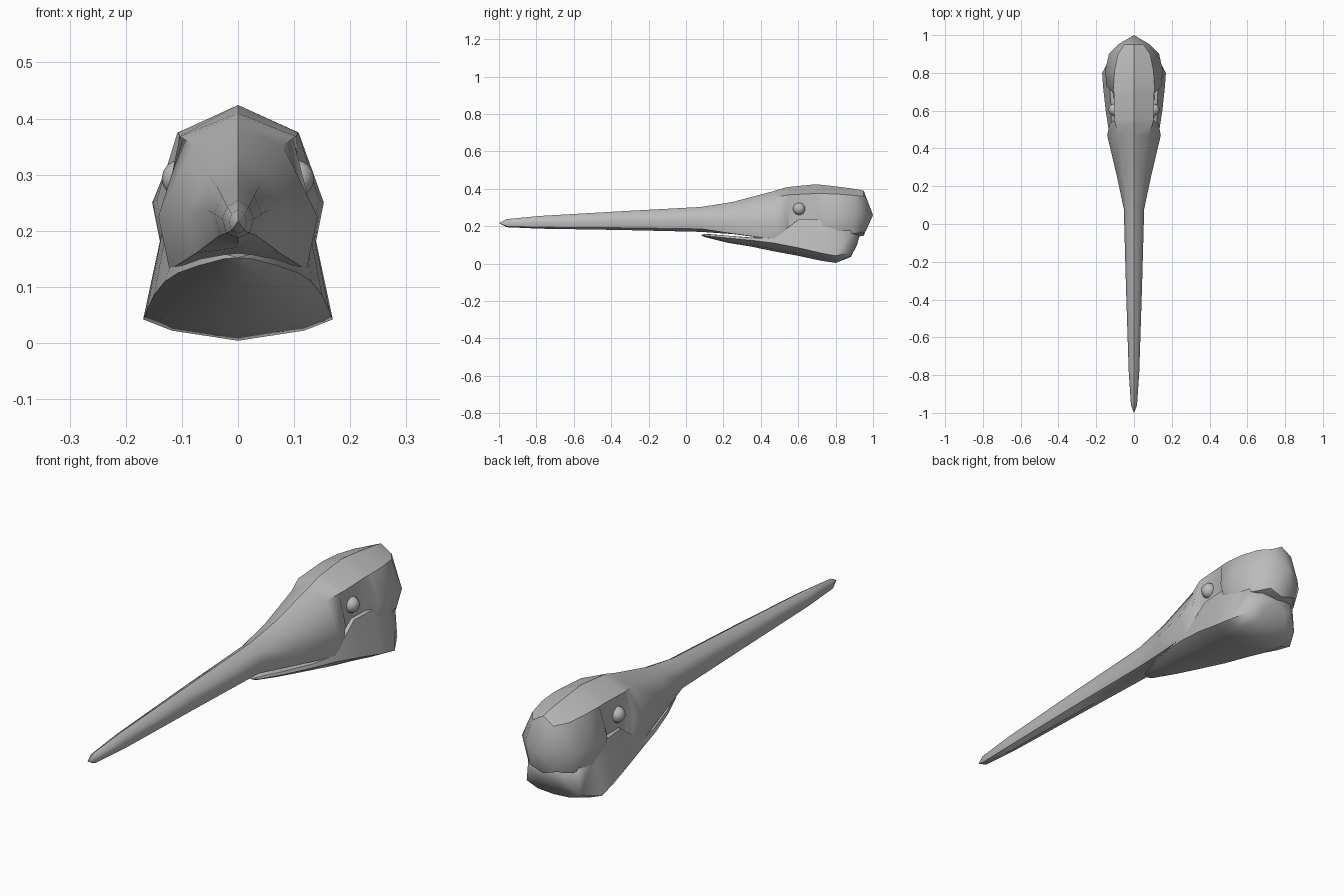
import bpy, bmesh, math
from mathutils import Vector

cube = bpy.data.objects.get("Cube")
if cube:
    bpy.data.objects.remove(cube)

# One plain grey material
grey = bpy.data.materials.new("plain_grey")
grey.use_nodes = True
colour = (0.5, 0.5, 0.5, 1)
grey.diffuse_color = colour
grey.node_tree.nodes["Principled BSDF"].inputs["Base Color"].default_value = colour


def smooth(obj, angle):
    bpy.ops.object.select_all(action='DESELECT')
    obj.select_set(True)
    bpy.context.view_layer.objects.active = obj
    bpy.ops.object.shade_smooth_by_angle(angle=math.radians(angle))


def loft(name, stations, front, back, angle):
    """Skin mirrored half sections; the first and last point lie on x = 0."""
    bm = bmesh.new()
    rings = []
    for y, half in stations:
        outline = half + [(-x, z) for x, z in reversed(half[1:-1])]
        rings.append([bm.verts.new((x, y, z)) for x, z in outline])
    n = len(rings[0])
    for a, b in zip(rings, rings[1:]):
        for i in range(n):
            j = (i + 1) % n
            bm.faces.new((a[i], a[j], b[j], b[i]))
    for ring, tip in ((rings[0], front), (rings[-1], back)):
        point = bm.verts.new(tip)
        for i in range(n):
            bm.faces.new((ring[i], ring[(i + 1) % n], point))
    bmesh.ops.recalc_face_normals(bm, faces=bm.faces)
    mesh = bpy.data.meshes.new(name)
    bm.to_mesh(mesh)
    bm.free()
    mesh.materials.append(grey)
    obj = bpy.data.objects.new(name, mesh)
    bpy.context.collection.objects.link(obj)
    smooth(obj, angle)
    return obj


def beak_section(y, top, bottom, width):
    """Ridged, rounded section of the slender beak."""
    h = top - bottom
    return y, [(0, top), (width * 0.7, top - 0.18 * h), (width, bottom + 0.5 * h),
               (width * 0.75, bottom + 0.12 * h), (0, bottom)]


def head_section(y, top, shoulder, side, low, bottom):
    return y, [(0, top), shoulder, side, low, (0, bottom)]


# Beak and hooded skull, with the side drawn in at the eye sockets
head = [
    beak_section(-0.96, 0.238, 0.195, 0.016),
    beak_section(-0.78, 0.255, 0.187, 0.028),
    beak_section(-0.35, 0.28, 0.18, 0.042),
    beak_section(0.08, 0.303, 0.17, 0.054),
    head_section(0.25, 0.33, (0.053, 0.302), (0.09, 0.23), (0.075, 0.16), 0.158),
    head_section(0.47, 0.388, (0.08, 0.352), (0.142, 0.225), (0.122, 0.13), 0.135),
    head_section(0.53, 0.407, (0.098, 0.365), (0.13, 0.24), (0.115, 0.13), 0.13),
    head_section(0.55, 0.41, (0.104, 0.368), (0.103, 0.29), (0.105, 0.14), 0.13),
    head_section(0.69, 0.424, (0.107, 0.375), (0.107, 0.28), (0.11, 0.16), 0.13),
    head_section(0.73, 0.421, (0.108, 0.375), (0.145, 0.255), (0.132, 0.2), 0.13),
    head_section(0.81, 0.412, (0.103, 0.372), (0.153, 0.25), (0.138, 0.175), 0.13),
    head_section(0.9, 0.4, (0.085, 0.365), (0.133, 0.255), (0.105, 0.16), 0.14),
    head_section(0.95, 0.39, (0.05, 0.36), (0.085, 0.26), (0.06, 0.17), 0.15),
]
loft("beak_and_skull", head, (0, -1, 0.217), (0, 1, 0.26), 42)


def jaw_section(y, keel, chine, edge, cheek, top):
    return y, [(0, keel), chine, edge, cheek, (0, top)]


# Lower jaw widening into throat and cheeks
jaw = [
    jaw_section(0.1, 0.142, (0.013, 0.143), (0.025, 0.15), (0.022, 0.158), 0.16),
    jaw_section(0.22, 0.112, (0.04, 0.12), (0.07, 0.138), (0.066, 0.15), 0.15),
    jaw_section(0.35, 0.091, (0.07, 0.1), (0.107, 0.125), (0.1, 0.138), 0.14),
    jaw_section(0.47, 0.066, (0.09, 0.078), (0.13, 0.11), (0.122, 0.135), 0.15),
    jaw_section(0.6, 0.042, (0.105, 0.056), (0.15, 0.085), (0.121, 0.235), 0.24),
    jaw_section(0.72, 0.016, (0.116, 0.032), (0.163, 0.057), (0.127, 0.235), 0.24),
    jaw_section(0.8, 0.004, (0.118, 0.022), (0.169, 0.042), (0.133, 0.21), 0.23),
    jaw_section(0.88, 0.035, (0.075, 0.04), (0.125, 0.06), (0.115, 0.18), 0.22),
    jaw_section(0.915, 0.1, (0.05, 0.105), (0.08, 0.12), (0.07, 0.17), 0.19),
]
loft("lower_jaw", jaw, (0, 0.08, 0.152), (0, 0.925, 0.14), 50)

# Eyes
for side, sign in (("left", 1), ("right", -1)):
    bpy.ops.mesh.primitive_uv_sphere_add(segments=12, ring_count=8, radius=0.033,
                                         location=(sign * 0.103, 0.605, 0.293))
    eye = bpy.context.object
    eye.name = side + "_eye"
    eye.data.materials.append(grey)
    smooth(eye, 60)
